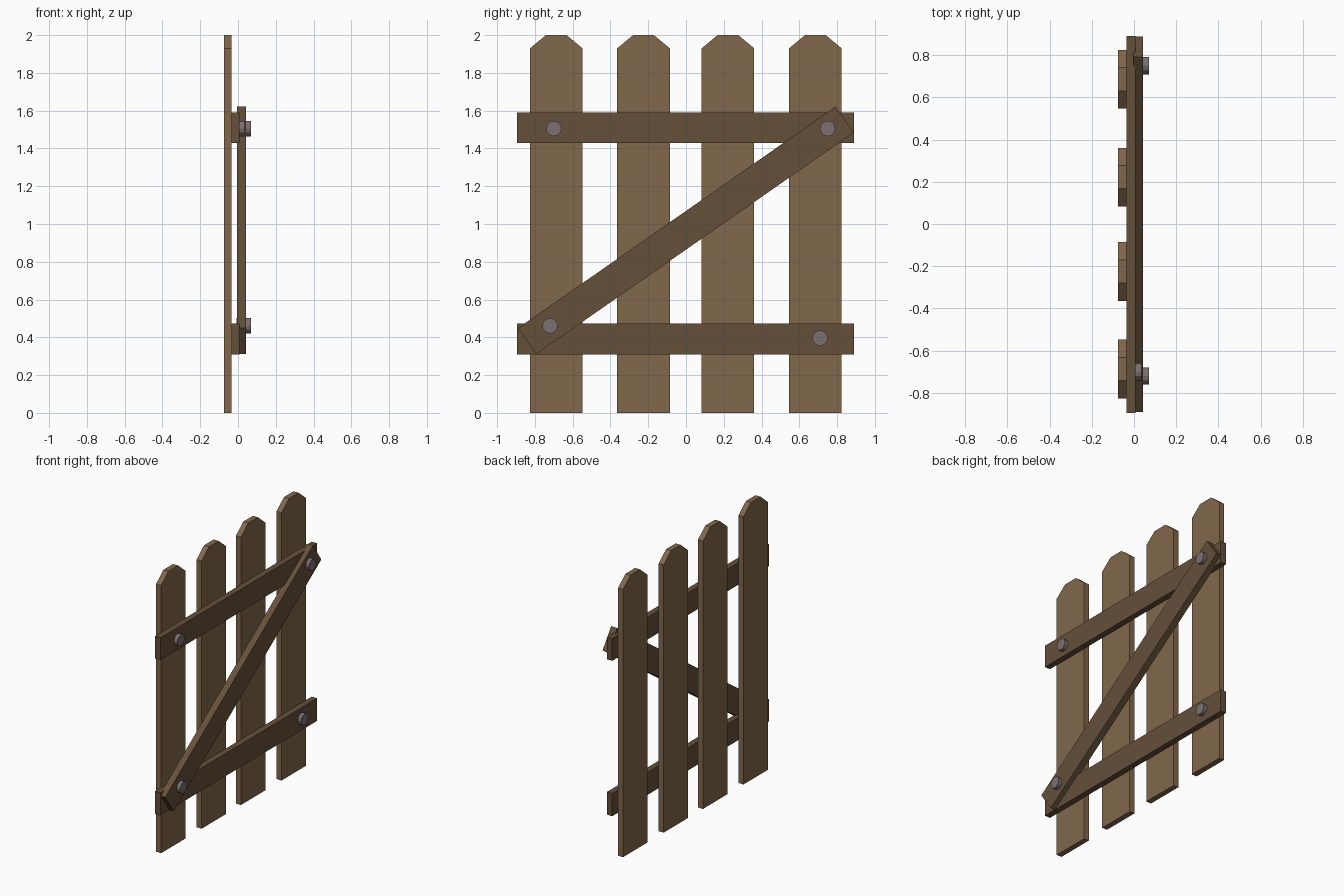
import bpy, math

if "Cube" in bpy.data.objects:
    bpy.data.objects.remove(bpy.data.objects["Cube"])


def material(name, rgb):
    m = bpy.data.materials.new(name)
    m.diffuse_color = (*rgb, 1)
    m.use_nodes = True
    m.node_tree.nodes["Principled BSDF"].inputs["Base Color"].default_value = m.diffuse_color
    return m


picket_wood = material("picket_wood", (0.22, 0.135, 0.07))
rail_wood = material("rail_wood", (0.13, 0.08, 0.042))
metal = material("bolt_metal", (0.2, 0.16, 0.165))


def plank(name, outline, x0, x1, mat):
    """Extrude a (y, z) outline, counter-clockwise seen from +x, between x0 and x1."""
    n = len(outline)
    verts = [(x, y, z) for x in (x0, x1) for y, z in outline]
    faces = [tuple(reversed(range(n))), tuple(range(n, 2 * n))]
    faces += [(i, (i + 1) % n, n + (i + 1) % n, n + i) for i in range(n)]
    me = bpy.data.meshes.new(name)
    me.from_pydata(verts, [], faces)
    me.materials.append(mat)
    ob = bpy.data.objects.new(name, me)
    bpy.context.collection.objects.link(ob)
    return ob


def rect(y0, y1, z0, z1):
    return [(y0, z0), (y1, z0), (y1, z1), (y0, z1)]


# Upright pickets with clipped top corners
w, c = 0.139, 0.084
for i, y in enumerate((-0.687, -0.225, 0.222, 0.685)):
    plank(f"picket_{i + 1}",
          [(y - w, 0), (y + w, 0), (y + w, 1.93), (y + w - c, 2),
           (y - w + c, 2), (y - w, 1.93)], -0.075, -0.035, picket_wood)

# Horizontal rails
plank("upper_rail", rect(-0.895, 0.89, 1.43, 1.59), -0.035, 0.008, rail_wood)
plank("lower_rail", rect(-0.895, 0.89, 0.31, 0.473), -0.035, 0.008, rail_wood)

# Diagonal brace
brace = plank("diagonal_brace", rect(-1.025, 1.025, -0.084, 0.084), -0.005, 0.043, rail_wood)
brace.location = (0, -0.001, 0.966)
brace.rotation_euler = (math.radians(34.9), 0, 0)

# Bolts: shallow ones on the rails, taller ones through the brace
for name, y, z, x0, x1 in (("upper_rail_bolt", -0.70, 1.505, -0.03, 0.035),
                           ("lower_rail_bolt", 0.71, 0.396, -0.03, 0.035),
                           ("upper_brace_bolt", 0.75, 1.505, -0.008, 0.07),
                           ("lower_brace_bolt", -0.72, 0.461, -0.008, 0.07)):
    ring = [(y + 0.041 * math.cos(a), z + 0.041 * math.sin(a))
            for a in (math.tau * k / 12 for k in range(12))]
    plank(name, ring, x0, x1, metal)
